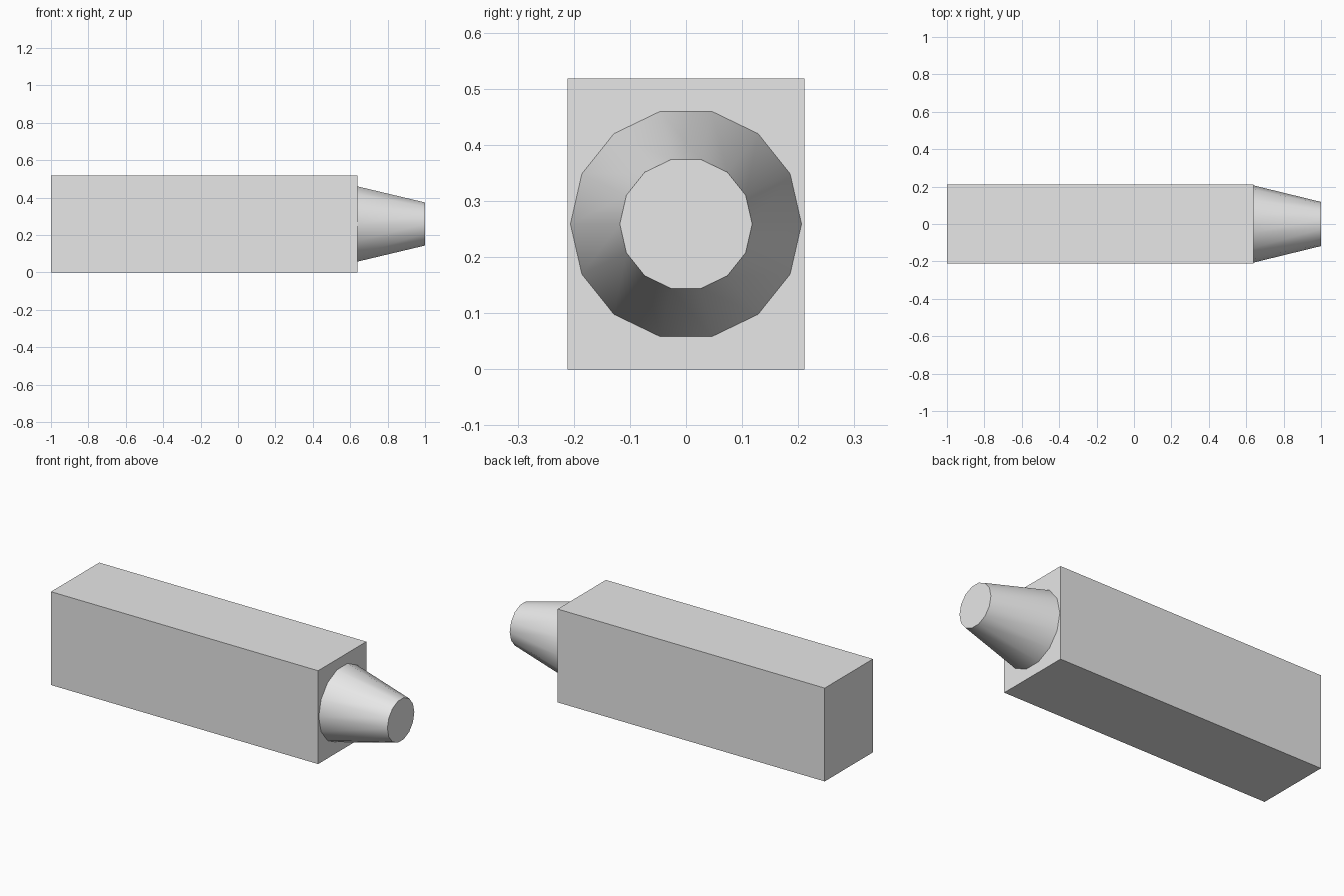
import bpy
import math

cube = bpy.data.objects.get("Cube")
if cube:
    bpy.data.objects.remove(cube, do_unlink=True)

# Single grey material
grey = bpy.data.materials.new("light_grey")
grey.use_nodes = True
colour = (0.8, 0.8, 0.8, 1.0)
grey.diffuse_color = colour
grey.node_tree.nodes["Principled BSDF"].inputs["Base Color"].default_value = colour

BODY_END = 0.64      # x where the body meets the nozzle
HEIGHT = 0.518
WIDTH = 0.423


def finish(name):
    obj = bpy.context.object
    obj.name = obj.data.name = name
    obj.data.materials.append(grey)
    return obj


# Rectangular body
bpy.ops.mesh.primitive_cube_add(size=1, location=((BODY_END - 1) / 2, 0, HEIGHT / 2))
body = finish("body")
body.scale = (BODY_END + 1, WIDTH, HEIGHT)
bpy.ops.object.transform_apply(location=False, rotation=False, scale=True)

# Tapered 14-sided nozzle, corners on the +y and -y sides
bpy.ops.mesh.primitive_cone_add(
    vertices=14, radius1=0.206, radius2=0.118, depth=1 - BODY_END,
    location=((BODY_END + 1) / 2, 0, HEIGHT / 2), rotation=(0, math.pi / 2, 0))
finish("nozzle")
bpy.ops.object.transform_apply(location=False, rotation=True, scale=False)
bpy.ops.object.shade_smooth_by_angle(angle=math.radians(35))
